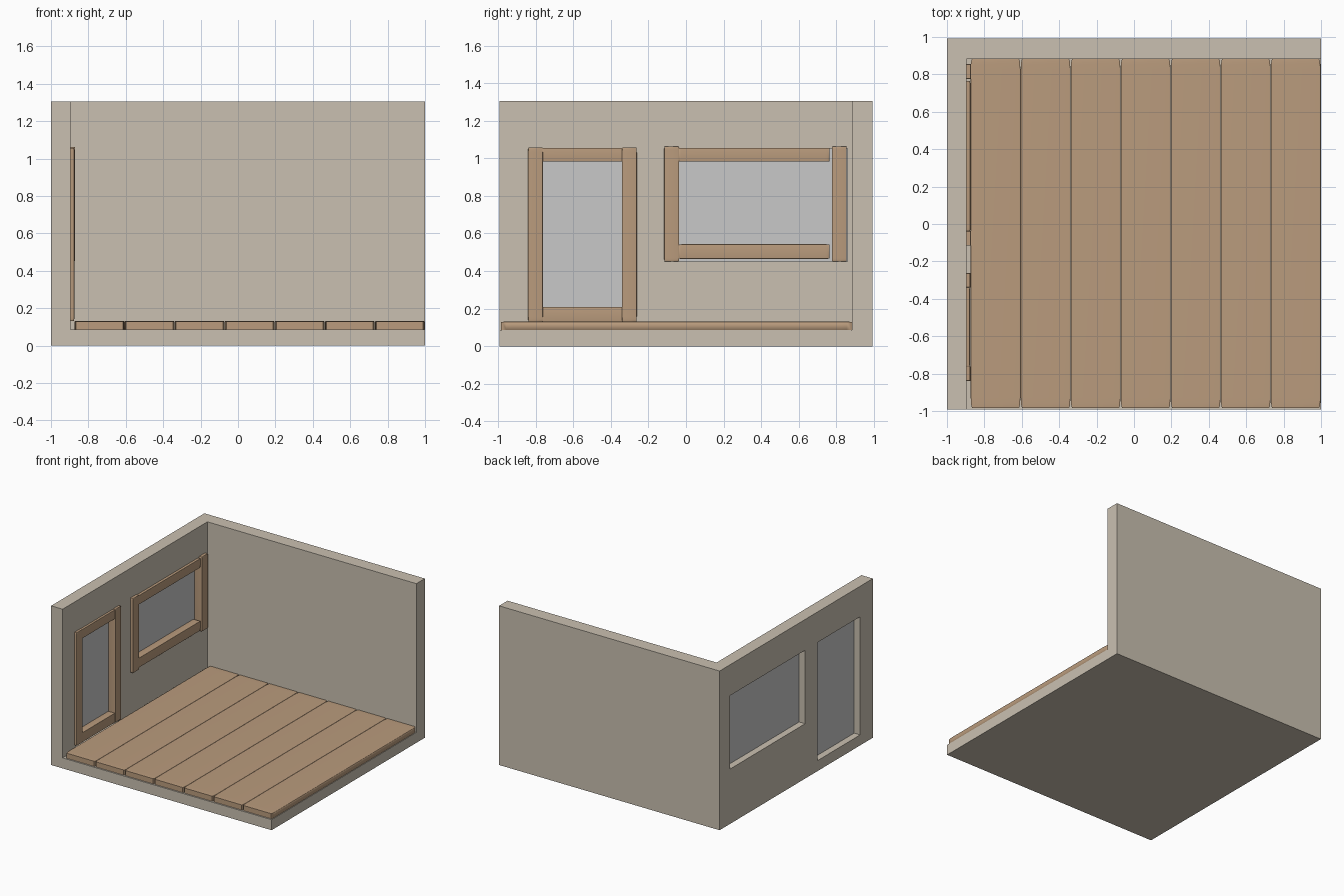
import bpy, bmesh, math
from mathutils import Vector

if "Cube" in bpy.data.objects:
    bpy.data.objects.remove(bpy.data.objects["Cube"])


def material(name, rgb):
    m = bpy.data.materials.new(name)
    m.diffuse_color = (*rgb, 1)
    m.use_nodes = True
    m.node_tree.nodes["Principled BSDF"].inputs["Base Color"].default_value = m.diffuse_color
    return m


PLASTER = material("plaster", (0.59, 0.53, 0.44))
WOOD = material("wood", (0.49, 0.33, 0.205))
GLASS = material("glass", (0.58, 0.58, 0.58))


def box(name, lo, hi, mat, bevel=0.0):
    """Box between two corners; the bevel is a fraction of each side."""
    bm = bmesh.new()
    bmesh.ops.create_cube(bm, size=1)
    if bevel:
        bmesh.ops.bevel(bm, geom=bm.edges[:], offset=bevel, segments=3,
                        profile=0.5, affect='EDGES')
    lo, hi = Vector(lo), Vector(hi)
    for v in bm.verts:
        v.co = Vector(l + (c + 0.5) * (h - l) for l, h, c in zip(lo, hi, v.co))
    mesh = bpy.data.meshes.new(name)
    bm.to_mesh(mesh)
    bm.free()
    mesh.materials.append(mat)
    ob = bpy.data.objects.new(name, mesh)
    bpy.context.collection.objects.link(ob)
    if bevel:
        bpy.ops.object.select_all(action='DESELECT')
        ob.select_set(True)
        bpy.context.view_layer.objects.active = ob
        bpy.ops.object.shade_smooth_by_angle(angle=math.radians(60))
    return ob


# room shell: solid block with the interior and two openings cut away
IN_X, IN_Y, FLOOR = -0.896, 0.883, 0.086
room = box("room_shell", (-1, -0.993, 0), (1, 0.993, 1.305), PLASTER)
door_y, door_z = (-0.828, -0.277), (FLOOR, 1.055)
win_y, win_z = (-0.115, 0.858), (0.45, 1.052)
cutters = [box("interior_cutter", (IN_X, -1.2, FLOOR), (1.2, IN_Y, 1.6), PLASTER)]
for name, y, z in (("door", door_y, door_z), ("window", win_y, win_z)):
    cutters.append(box(name + "_cutter", (-1.1, y[0], z[0]), (-0.8, y[1], z[1]), PLASTER))
bpy.context.view_layer.objects.active = room
for c in cutters:
    mod = room.modifiers.new(c.name, 'BOOLEAN')
    mod.operation, mod.solver, mod.object = 'DIFFERENCE', 'EXACT', c
    bpy.ops.object.modifier_apply(modifier=mod.name)
for c in cutters:
    bpy.data.objects.remove(c)

# glass panes halfway through the wall
for name, y, z in (("door", door_y, door_z), ("window", win_y, win_z)):
    box(name + "_glass", (-0.946, y[0], z[0]), (-0.938, y[1], z[1]), GLASS)

# floor planks
COUNT, X0, X1 = 7, -0.874, 0.998
W = (X1 - X0) / COUNT
for i in range(COUNT):
    box(f"floor_plank_{i + 1}", (X0 + i * W + 0.001, -0.984, FLOOR),
        (X0 + (i + 1) * W - 0.001, IN_Y, 0.131), WOOD, 0.03)

# wooden frames: (name, y range, z range, inner face x)
BACK = -0.938
for name, y, z, face in (
    ("door_front_stile", (-0.84, -0.762), (0.131, 1.058), -0.875),
    ("door_back_stile", (-0.34, -0.262), (0.131, 1.058), -0.875),
    ("door_top_rail", (-0.765, -0.337), (0.982, 1.056), -0.878),
    ("door_bottom_rail", (-0.765, -0.337), (0.131, 0.209), -0.878),
    ("window_front_stile", (-0.116, -0.037), (0.452, 1.062), -0.871),
    ("window_back_stile", (0.776, 0.855), (0.452, 1.062), -0.871),
    ("window_top_rail", (-0.04, 0.764), (0.982, 1.056), -0.875),
    ("window_bottom_rail", (-0.04, 0.764), (0.465, 0.543), -0.875),
):
    box(name, (BACK, y[0], z[0]), (face, y[1], z[1]), WOOD, 0.03)
